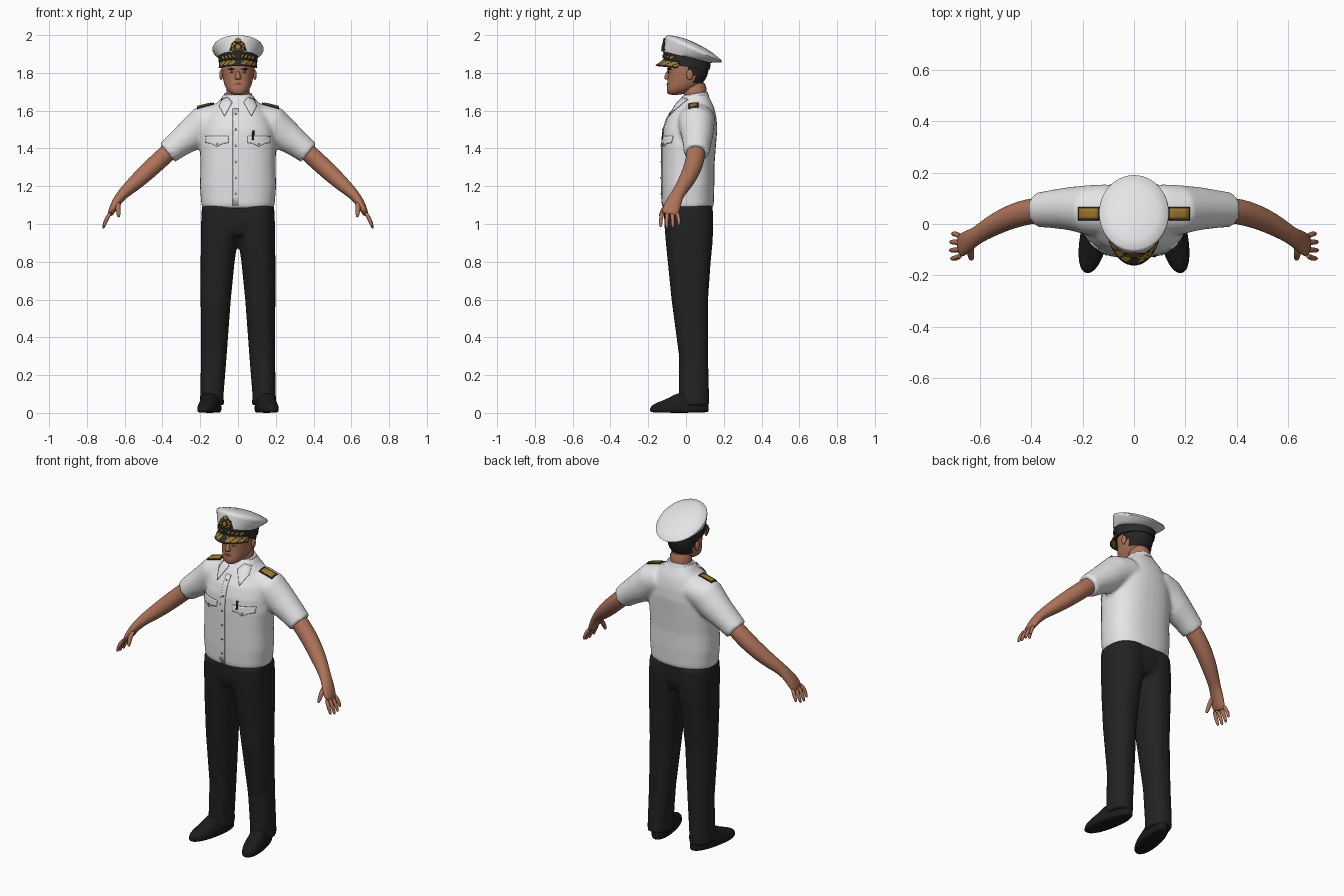
import bpy, bmesh
from math import sin, cos, pi, radians
from mathutils import Vector, Matrix
from mathutils.bvhtree import BVHTree

if "Cube" in bpy.data.objects:
    bpy.data.objects.remove(bpy.data.objects["Cube"])


def material(name, r, g, b):
    m = bpy.data.materials.new(name)
    m.use_nodes = True
    m.diffuse_color = (r, g, b, 1)
    m.node_tree.nodes["Principled BSDF"].inputs["Base Color"].default_value = (r, g, b, 1)
    return m


WHITE = material("white cloth", .8, .8, .82)
BLACK = material("black trouser cloth", .016, .016, .016)
LEATHER = material("black leather", .011, .011, .011)
SKIN = material("tanned skin", .42, .17, .1)
GOLD = material("gold braid", .36, .19, .025)
BAND = material("dark band", .022, .024, .022)
HAIR = material("dark hair", .02, .018, .016)
LIPS = material("lips", .3, .1, .07)
GREY = material("button grey", .4, .4, .42)


def tube(bm, rings, n=32, power=2.0, flat=True, shear=0, flip=1):
    """Loft ellipses (x, y, z, rx, ry, slope); flat rings stay level, others follow the path."""
    centres = [Vector((r[0] * flip, r[1], r[2])) for r in rings]
    loops = []
    for i, ring in enumerate(rings):
        rx, ry = ring[3:5]
        slope = ring[5] if len(ring) > 5 else 0
        u, v = Vector((1, 0, 0)), Vector((0, 1, 0))
        if not flat:
            t = (centres[min(i + 1, len(rings) - 1)] - centres[max(i - 1, 0)]).normalized()
            v = (v - t * v.dot(t)).normalized()
            u = v.cross(t)
        loop = []
        for k in range(n):
            a = 2 * pi * k / n
            c, s = cos(a), sin(a)
            c = abs(c) ** (2 / power) * (1 if c > 0 else -1) * rx
            s = abs(s) ** (2 / power) * (1 if s > 0 else -1) * ry
            p = centres[i] + u * c + v * s
            p += Vector((shear * flip * s, 0, slope * s))
            loop.append(bm.verts.new(p))
        loops.append(loop)
    for a, b in zip(loops, loops[1:]):
        for k in range(n):
            bm.faces.new((a[k], a[(k + 1) % n], b[(k + 1) % n], b[k]))
    bm.faces.new(loops[0])
    bm.faces.new(loops[-1])


def ball(bm, centre, size):
    bmesh.ops.create_uvsphere(bm, u_segments=16, v_segments=10, radius=1,
                              matrix=Matrix.Translation(centre) @ Matrix.Diagonal((*size, 1)))


def finish(bm, name, *mats, subsurf=0, remesh=0, solid=0, angle=40):
    bmesh.ops.recalc_face_normals(bm, faces=bm.faces)
    me = bpy.data.meshes.new(name)
    bm.to_mesh(me)
    bm.free()
    ob = bpy.data.objects.new(name, me)
    bpy.context.collection.objects.link(ob)
    for m in mats:
        me.materials.append(m)
    bpy.ops.object.select_all(action='DESELECT')
    ob.select_set(True)
    bpy.context.view_layer.objects.active = ob
    bpy.ops.object.shade_smooth_by_angle(angle=radians(angle))
    if remesh:
        r = ob.modifiers.new("Union", 'REMESH')
        r.mode, r.voxel_size, r.use_smooth_shade = 'VOXEL', remesh, True
        s = ob.modifiers.new("Soften", 'SMOOTH')
        s.factor, s.iterations = .5, 5
    if subsurf:
        s = ob.modifiers.new("Subdivide", 'SUBSURF')
        s.levels = s.render_levels = subsurf
    if solid:
        s = ob.modifiers.new("Thickness", 'SOLIDIFY')
        s.thickness, s.offset = solid, 0
    return ob


def surface(ob):
    return BVHTree.FromObject(ob, bpy.context.evaluated_depsgraph_get())


def plate(name, outline, target, mat, lift=.003, top=False, cuts=3):
    """Thin plate draped over a surface, from the front (x, z) or from the top (x, y)."""
    bm = bmesh.new()
    bm.faces.new([bm.verts.new((x, w, 3) if top else (x, -3, w)) for x, w in outline])
    bmesh.ops.triangulate(bm, faces=bm.faces)
    if cuts:
        bmesh.ops.subdivide_edges(bm, edges=bm.edges, cuts=cuts, use_grid_fill=True)
    ray = Vector((0, 0, -1)) if top else Vector((0, 1, 0))
    for v in bm.verts:
        hit = target.ray_cast(v.co, ray)[0]
        if hit is None:
            hit = target.find_nearest(Vector((v.co.x, 0, v.co.z)))[0]
        v.co = hit - ray * lift
    return finish(bm, name, mat, solid=.004)


def oval(x, w, rx, rw, n=10):
    return [(x + rx * cos(2 * pi * k / n), w + rw * sin(2 * pi * k / n)) for k in range(n)]


SIDES = (("left", 1), ("right", -1))

# Shirt: torso and short sleeves fused into one cloth
bm = bmesh.new()
torso = [(1.08, .01, .185, .127), (1.1, .01, .194, .137), (1.2, .01, .202, .14), (1.3, .01, .199, .14),
         (1.42, .015, .202, .144), (1.5, .022, .19, .144), (1.56, .03, .17, .132), (1.6, .04, .145, .114),
         (1.635, .045, .12, .097), (1.66, .05, .092, .078), (1.685, .05, .078, .067)]
tube(bm, [(0, cy, z, rx, ry) for z, cy, rx, ry in torso], power=2.4)
sleeve = [(.1, .055, 1.56, .083, .1), (.18, .055, 1.53, .097, .096), (.25, .06, 1.47, .086, .084),
          (.32, .058, 1.42, .071, .074), (.375, .055, 1.376, .063, .067)]
for _, s in SIDES:
    tube(bm, sleeve, flat=False, flip=s)
shirt = finish(bm, "shirt", WHITE, remesh=.011)
cloth = surface(shirt)

# Collar stand, collar points, placket, buttons, pockets, pen
bm = bmesh.new()
tube(bm, [(0, .05, 1.665, .083, .073, .15), (0, .05, 1.69, .073, .064, .15), (0, .05, 1.692, .064, .056, .15)])
finish(bm, "collar_stand", WHITE)
for side, s in SIDES:
    flap = [(.03, 1.645), (.055, 1.672), (.088, 1.66), (.1, 1.625), (.072, 1.57)]
    plate(side + "_collar_point", [(s * x, z) for x, z in flap], cloth, WHITE, .006)
    pocket = [(.05, 1.465), (.17, 1.465), (.17, 1.43), (.14, 1.425), (.11, 1.41), (.08, 1.425), (.05, 1.43)]
    plate(side + "_pocket_flap", [(s * x, z) for x, z in pocket], cloth, WHITE, .004)
    plate(side + "_pocket_button", oval(s * .11, 1.425, .005, .005), cloth, GREY, .007, cuts=0)
    board = lambda a, b, c, d: [(s * a, c), (s * b, c), (s * b, d), (s * a, d)]
    plate(side + "_shoulder_board", board(.128, .217, .014, .066), cloth, BAND, .005, True)
    plate(side + "_shoulder_braid", board(.14, .213, .019, .061), cloth, GOLD, .008, True)
plate("placket", [(-.028, 1.095), (.003, 1.095), (.003, 1.61), (-.028, 1.61)], cloth, WHITE, .002, cuts=9)
for k in range(6):
    plate("shirt_button", oval(-.012, 1.16 + .085 * k, .005, .005), cloth, GREY, .005, cuts=0)
plate("pen", [(.075, 1.445), (.085, 1.445), (.086, 1.495), (.076, 1.495)], cloth, BAND, .008)

# Trousers: hips and two legs fused
bm = bmesh.new()
tube(bm, [(0, .014, .94, .17, .11), (0, .014, 1, .19, .129), (0, .012, 1.105, .187, .129)], power=2.4)
leg = [(.138, .042, .04, .064, .08), (.138, .042, .1, .062, .08), (.128, .04, .3, .068, .077),
       (.118, .02, .6, .08, .097), (.108, .017, .8, .09, .114), (.1, .017, .9, .097, .124),
       (.094, .015, 1, .102, .13), (.09, .012, 1.09, .102, .13)]
for _, s in SIDES:
    tube(bm, leg, flip=s, power=2.3)
finish(bm, "trousers", BLACK, remesh=.011)

# Shoes with toes turned out
shoe = [(.152, -.035, 0, .052, .153), (.152, -.035, .008, .056, .157), (.152, -.035, .035, .056, .156),
        (.148, -.02, .055, .052, .135), (.142, .015, .08, .046, .098), (.14, .03, .11, .042, .078)]
for side, s in SIDES:
    bm = bmesh.new()
    tube(bm, shoe, shear=-.18, flip=s, power=2.2)
    finish(bm, side + "_shoe", LEATHER, subsurf=1)

# Arms, palms, fingers and thumbs
arm = [(.33, .055, 1.415, .048, .05), (.38, .053, 1.37, .048, .05), (.44, .042, 1.315, .048, .05),
       (.51, .015, 1.25, .045, .045), (.565, -.015, 1.2, .038, .04), (.612, -.045, 1.158, .029, .033),
       (.645, -.066, 1.115, .025, .043), (.668, -.082, 1.07, .019, .047), (.68, -.088, 1.045, .013, .042)]
for side, s in SIDES:
    bm = bmesh.new()
    tube(bm, arm, n=20, flat=False, flip=s)
    for k in range(4):
        y, reach = -.122 + .024 * k, (.9, 1, .97, .8)[k]
        spread = (k - 1.5) * .008
        tube(bm, [(.672, y, 1.065, .012, .012), (.672 + .026 * reach, y + spread, 1.065 - .04 * reach, .011, .011),
                  (.672 + .04 * reach, y + spread, 1.065 - .08 * reach, .009, .009),
                  (.672 + .042 * reach, y + spread, 1.065 - .09 * reach, .004, .004)], n=10, flat=False, flip=s)
    tube(bm, [(.635, -.08, 1.12, .016, .016), (.636, -.118, 1.085, .014, .014),
              (.632, -.135, 1.045, .011, .011), (.63, -.137, 1.035, .004, .004)], n=10, flat=False, flip=s)
    finish(bm, side + "_arm", SKIN, subsurf=1)

# Head, neck, nose and ears; hair coloured by height and depth
bm = bmesh.new()
skull = [(1.683, -.06, .022, .028), (1.692, -.05, .043, .05), (1.715, -.03, .063, .074), (1.745, -.002, .076, .096),
         (1.79, .01, .084, .106), (1.815, .011, .087, .109), (1.84, .011, .088, .11), (1.88, .011, .085, .105)]
tube(bm, [(0, cy, z, rx, ry) for z, cy, rx, ry in skull], power=2.2)
for f in bm.faces:
    c = f.calc_center_median()
    f.material_index = int((c.z > 1.745 and c.y > .045) or (c.z > 1.79 and c.y > .0))
tube(bm, [(0, .05, 1.6, .06, .058), (0, .05, 1.68, .06, .058), (0, .045, 1.765, .064, .068)])
tube(bm, [(0, -.09, 1.763, .014, .016), (0, -.095, 1.77, .019, .024), (0, -.094, 1.783, .014, .02),
          (0, -.088, 1.815, .009, .015)], n=12)
for _, s in SIDES:
    ball(bm, (s * .089, .02, 1.79), (.01, .018, .028))
head = finish(bm, "head", SKIN, HAIR, subsurf=1, angle=80)
face = surface(head)
plate("mouth", oval(0, 1.74, .024, .005), face, LIPS, .001)
for side, s in SIDES:
    plate(side + "_eye", oval(s * .034, 1.804, .013, .005), face, WHITE, .001, cuts=1)
    plate(side + "_iris", oval(s * .034, 1.804, .005, .005), face, HAIR, .003, cuts=0)
    plate(side + "_eyebrow", oval(s * .036, 1.82, .02, .004), face, HAIR, .002, cuts=1)

# Cap: dark band and a white crown tilted backwards
bm = bmesh.new()
tube(bm, [(0, .005, 1.833, .099, .122, -.12), (0, .005, 1.886, .105, .126, -.25)], n=48)
cap_band = surface(finish(bm, "cap_band", BAND))
bm = bmesh.new()
crown = [(.005, 1.884, .106, .127, -.25), (.012, 1.896, .115, .132, -.31), (.036, 1.918, .133, .145, -.44),
         (.042, 1.926, .136, .148, -.46), (.044, 1.934, .131, .142, -.46), (.045, 1.948, .095, .104, -.46),
         (.045, 1.957, .055, .06, -.46), (.045, 1.961, .015, .016, -.46)]
tube(bm, [(0, *r) for r in crown], n=48)
cap_crown = surface(finish(bm, "cap_crown", WHITE, angle=60))

# Peak with a gold leaf border
bm = bmesh.new()
COLS, ROWS = 32, 5
grid = []
for i in range(COLS + 1):
    a = radians(-72 + 144 * i / COLS)
    row = []
    for j in range(ROWS + 1):
        t = j / ROWS
        row.append(bm.verts.new((sin(a) * (.101 + .004 * t), .005 - cos(a) * (.121 + .044 * t),
                                 1.872 - .034 * t - .018 * (1 - cos(a)))))
    grid.append(row)
for i in range(COLS):
    for j in range(ROWS):
        f = bm.faces.new((grid[i][j], grid[i + 1][j], grid[i + 1][j + 1], grid[i][j + 1]))
        f.material_index = int(0 < j < ROWS - 1 and (i + j) % 4 != 0 and abs(i - COLS / 2 + .5) > 2)
finish(bm, "cap_peak", BAND, GOLD, solid=.005)

# Cap badge: dark backing, gold wreath, centre and small top piece; leaves on the band
plate("badge_backing", [(-.046, 1.918), (.046, 1.918), (.034, 1.955), (0, 1.984), (-.034, 1.955)],
      cap_crown, BAND, .004)
plate("badge_centre", oval(0, 1.938, .011, .014), cap_crown, GOLD, .008)
plate("badge_top", [(-.011, 1.962), (.011, 1.962), (.014, 1.978), (0, 1.984), (-.014, 1.978)], cap_crown, GOLD, .008)
for side, s in SIDES:
    for k in range(4):
        a = radians(-65 + 38 * k)
        plate(side + "_badge_leaf", oval(s * .029 * cos(a), 1.938 + .021 * sin(a), .008, .008, 6),
              cap_crown, GOLD, .008, cuts=1)
    for k in range(4):
        x, z = s * (.022 + .019 * k), 1.89 - .003 * k
        plate(side + "_band_leaf", [(x - .009 * s, z - .01), (x + .004 * s, z - .008), (x + .01 * s, z + .01),
                                    (x - .003 * s, z + .006)], cap_band, GOLD, .004, cuts=1)
